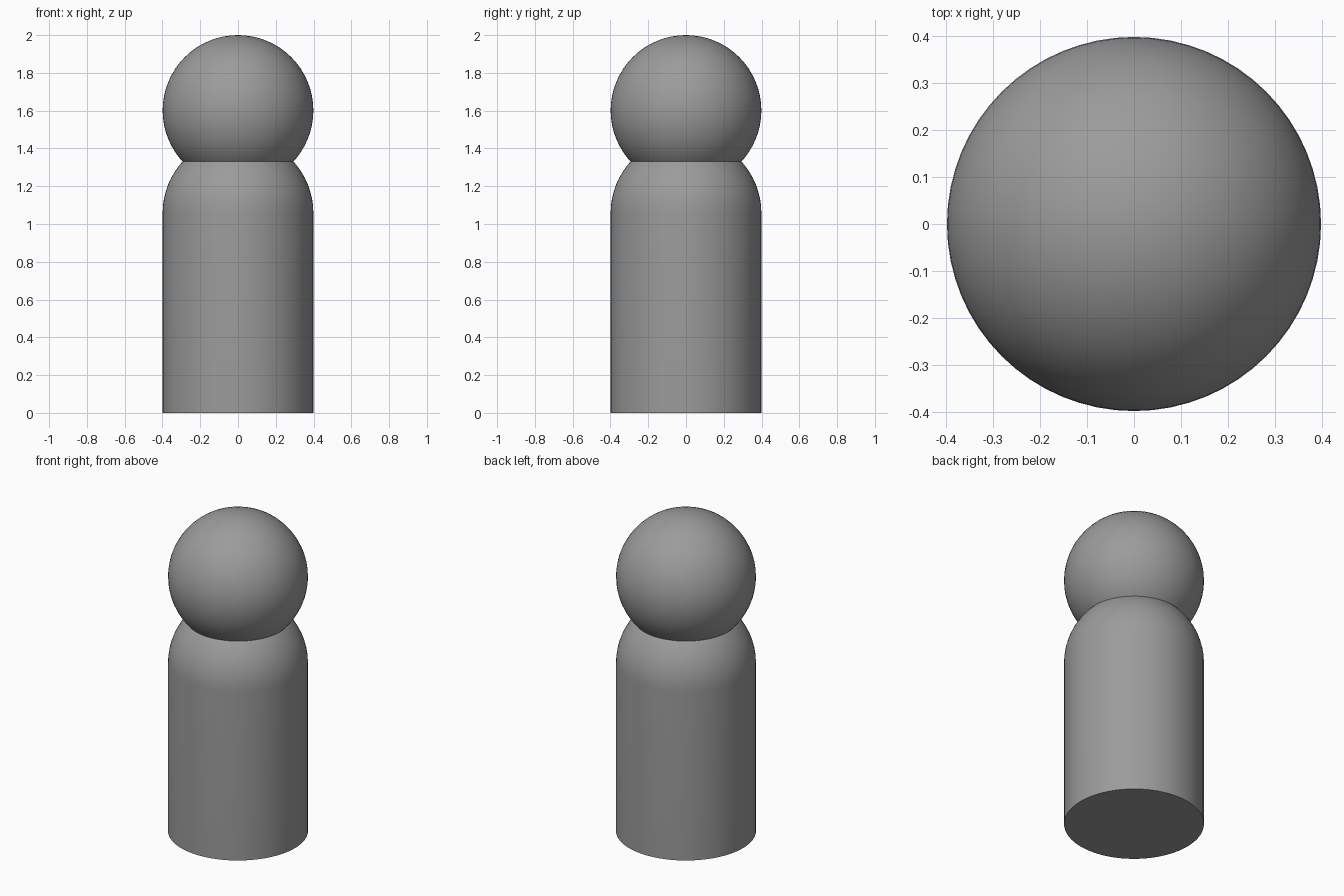
import bpy, bmesh
from math import sin, cos, pi

if "Cube" in bpy.data.objects:
    bpy.data.objects.remove(bpy.data.objects["Cube"])

R = 0.399        # shared radius of head and body
SIDES = 64

grey = bpy.data.materials.new("dark_grey")
grey.diffuse_color = (0.33, 0.33, 0.33, 1)
grey.use_nodes = True
grey.node_tree.nodes["Principled BSDF"].inputs["Base Color"].default_value = grey.diffuse_color


def lathe(name, profile):
    """Revolve an (r, z) profile around z; ends at r = 0 close into poles."""
    bm = bmesh.new()
    verts = [bm.verts.new((r, 0, z)) for r, z in profile]
    edges = [bm.edges.new(pair) for pair in zip(verts, verts[1:])]
    bmesh.ops.spin(bm, geom=verts + edges, cent=(0, 0, 0), axis=(0, 0, 1),
                   angle=2 * pi, steps=SIDES)
    bmesh.ops.remove_doubles(bm, verts=bm.verts, dist=1e-5)
    bmesh.ops.recalc_face_normals(bm, faces=bm.faces)
    mesh = bpy.data.meshes.new(name)
    bm.to_mesh(mesh)
    bm.free()
    mesh.materials.append(grey)
    obj = bpy.data.objects.new(name, mesh)
    bpy.context.collection.objects.link(obj)
    bpy.context.view_layer.objects.active = obj
    bpy.ops.object.select_all(action='DESELECT')
    obj.select_set(True)
    bpy.ops.object.shade_smooth_by_angle(angle=pi / 6)
    return obj


def arc(center_z, start, end, steps):
    """Profile points on a circle of radius R, angles measured from horizontal."""
    angles = [start + (end - start) * i / steps for i in range(steps + 1)]
    return [(max(0.0, R * cos(a)), center_z + R * sin(a)) for a in angles]


# Body: flat base, straight wall, domed shoulders
lathe("body", [(0, 0), (R, 0)] + arc(1.06, 0, pi / 2, 16))

# Head: ball sunk into the shoulders
lathe("head", arc(2 - R, -pi / 2, pi / 2, 32))
